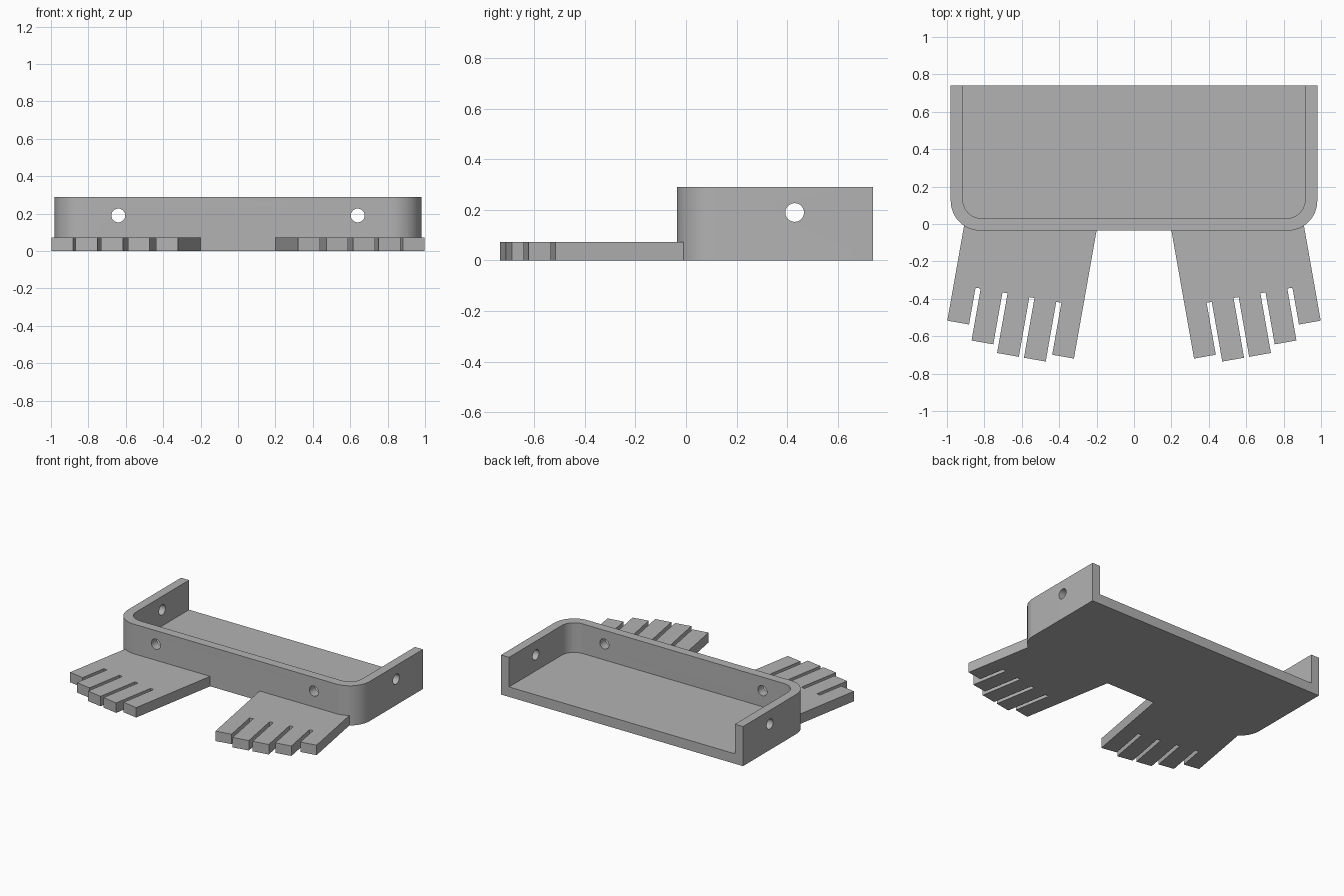
import bpy, bmesh
from math import sin, cos, pi, radians
from mathutils import Matrix

cube = bpy.data.objects.get("Cube")
if cube:
    bpy.data.objects.remove(cube, do_unlink=True)

# One plain grey for the whole piece
grey = bpy.data.materials.new("grey_plastic")
grey.use_nodes = True
colour = (0.45, 0.45, 0.45, 1)
grey.diffuse_color = colour
grey.node_tree.nodes["Principled BSDF"].inputs["Base Color"].default_value = colour


def make_object(name, bm):
    bmesh.ops.recalc_face_normals(bm, faces=bm.faces)
    mesh = bpy.data.meshes.new(name)
    bm.to_mesh(mesh)
    bm.free()
    mesh.materials.append(grey)
    obj = bpy.data.objects.new(name, mesh)
    bpy.context.collection.objects.link(obj)
    return obj


def prism(name, outline, z0, z1):
    bm = bmesh.new()
    face = bm.faces.new([bm.verts.new((x, y, z0)) for x, y in outline])
    top = bmesh.ops.extrude_face_region(bm, geom=[face])["geom"]
    verts = [v for v in top if isinstance(v, bmesh.types.BMVert)]
    bmesh.ops.translate(bm, verts=verts, vec=(0, 0, z1 - z0))
    return make_object(name, bm)


def rod(name, length, axis, centre):
    bm = bmesh.new()
    turn = Matrix.Rotation(pi / 2, 4, axis)
    bmesh.ops.create_cone(bm, cap_ends=True, segments=32, radius1=HOLE_RADIUS,
                          radius2=HOLE_RADIUS, depth=length,
                          matrix=Matrix.Translation(centre) @ turn)
    return make_object(name, bm)


def combine(target, other, operation):
    mod = target.modifiers.new(other.name, "BOOLEAN")
    mod.operation = operation
    mod.solver = "EXACT"
    mod.object = other
    bpy.context.view_layer.objects.active = target
    bpy.ops.object.modifier_apply(modifier=mod.name)
    bpy.data.objects.remove(other, do_unlink=True)


def rounded_front(half_width, front, back, radius, steps=16):
    """Rectangle with its two front corners rounded."""
    pts = [(half_width, back), (-half_width, back)]
    for side, start in ((-1, pi), (1, 1.5 * pi)):
        for i in range(steps + 1):
            a = start + i / steps * pi / 2
            pts.append((side * (half_width - radius) + radius * cos(a),
                        front + radius + radius * sin(a)))
    return pts


HEIGHT, FLOOR, HOLE_RADIUS, HOLE_Z = 0.29, 0.073, 0.037, 0.19

# Tray: floor with a wall on three sides, open at the back
tray = prism("tray_with_feet", rounded_front(0.98, -0.036, 0.74, 0.16), 0, HEIGHT)
combine(tray, prism("pocket", rounded_front(0.915, 0.03, 0.9, 0.1), FLOOR, 0.5), "DIFFERENCE")

# Screw holes through the front and side walls
for x in (-0.64, 0.64):
    combine(tray, rod("front_hole", 0.2, "X", (x, 0, HOLE_Z)), "DIFFERENCE")
combine(tray, rod("side_holes", 2.4, "Y", (0, 0.43, HOLE_Z)), "DIFFERENCE")

# Splayed feet, each with five toes parted by narrow slots
SPLAY = radians(10)
TOE_LENGTHS = (0.697, 0.739, 0.739, 0.697, 0.615)
TOE, PITCH, SLOT_TOP = 0.118, 0.146, 0.415


def foot_point(u, v):
    return (0.2 + u * cos(SPLAY) + v * sin(SPLAY),
            -0.033 + u * sin(SPLAY) - v * cos(SPLAY))


outline = [(0.907, 0), (0.194, 0)]
for i, length in enumerate(TOE_LENGTHS):
    u = i * PITCH
    if i:
        outline.append(foot_point(u, SLOT_TOP))
    outline += [foot_point(u, length), foot_point(u + TOE, length)]
    if i < len(TOE_LENGTHS) - 1:
        outline.append(foot_point(u + TOE, SLOT_TOP))

for name, side in (("left_foot", 1), ("right_foot", -1)):
    foot = prism(name, [(side * x, y) for x, y in outline], 0, FLOOR)
    combine(tray, foot, "UNION")

# Smooth the rounded corners and hole walls only
bpy.ops.object.select_all(action="DESELECT")
tray.select_set(True)
bpy.context.view_layer.objects.active = tray
bpy.ops.object.shade_smooth_by_angle(angle=radians(30))
